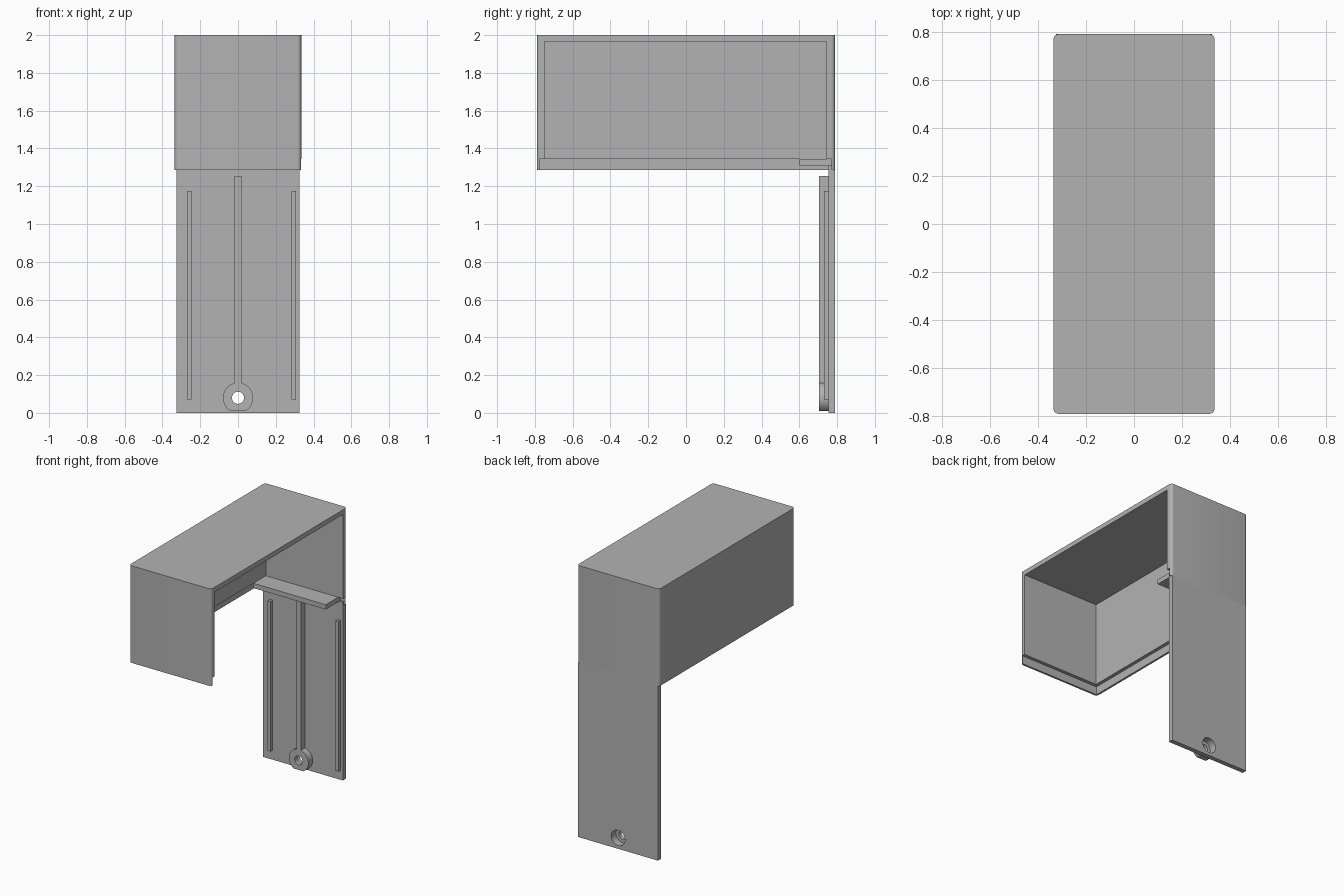
import bpy, bmesh, math
from mathutils import Matrix

cube = bpy.data.objects.get("Cube")
if cube:
    bpy.data.objects.remove(cube, do_unlink=True)

grey = bpy.data.materials.new("plain grey")
grey.use_nodes = True
colour = (0.45, 0.45, 0.45, 1)
grey.diffuse_color = colour
grey.node_tree.nodes["Principled BSDF"].inputs["Base Color"].default_value = colour


def finish(name, bm):
    bmesh.ops.recalc_face_normals(bm, faces=bm.faces)
    mesh = bpy.data.meshes.new(name)
    bm.to_mesh(mesh)
    bm.free()
    mesh.materials.append(grey)
    ob = bpy.data.objects.new(name, mesh)
    bpy.context.collection.objects.link(ob)
    return ob


def block(name, x, y, z, corner=0):
    """Box from (min, max) ranges, optionally with rounded upright edges."""
    bm = bmesh.new()
    bmesh.ops.create_cube(bm, size=1)
    for v in bm.verts:
        v.co = [r[0] if c < 0 else r[1] for c, r in zip(v.co, (x, y, z))]
    if corner:
        upright = [e for e in bm.edges
                   if abs(e.verts[0].co.z - e.verts[1].co.z) > 0.1]
        bmesh.ops.bevel(bm, geom=upright, offset=corner, segments=6,
                        profile=0.5, affect='EDGES')
    return finish(name, bm)


def disc(name, radius, z, y, floor=-1):
    """Cylinder along y, flattened below the floor height."""
    bm = bmesh.new()
    bmesh.ops.create_cone(bm, cap_ends=True, segments=48, radius1=radius,
                          radius2=radius, depth=y[1] - y[0],
                          matrix=Matrix.Translation((0, sum(y) / 2, z))
                          @ Matrix.Rotation(math.pi / 2, 4, 'X'))
    if floor > 0:
        cut = bmesh.ops.bisect_plane(bm, geom=bm.verts[:] + bm.edges[:] + bm.faces[:],
                                     plane_co=(0, 0, floor), plane_no=(0, 0, -1),
                                     clear_outer=True)
        rim = [g for g in cut["geom_cut"] if isinstance(g, bmesh.types.BMEdge)]
        bmesh.ops.holes_fill(bm, edges=bm.edges[:], sides=0)
    return finish(name, bm)


def carve(target, cutters):
    for cutter in cutters:
        mod = target.modifiers.new("carve", 'BOOLEAN')
        mod.operation = 'DIFFERENCE'
        mod.solver = 'EXACT'
        mod.object = cutter
        bpy.context.view_layer.objects.active = target
        bpy.ops.object.modifier_apply(modifier=mod.name)
    target.data.materials.clear()
    target.data.materials.append(grey)


# Hood: open below and on one side, with a thinner lip round the lower rim
hood = block("hood", (-0.335, 0.335), (-0.79, 0.79), (1.285, 2), 0.022)
hollow = block("hollow_cutter", (-0.295, 1), (-0.75, 0.745), (1, 1.965))
rebate = block("rebate_cutter", (-0.32, 1), (-0.775, 0.77), (1, 1.345))
carve(hood, [hollow, rebate])

# Back plate with its tongue and shelf inside the hood
plate = block("back_plate", (-0.325, 0.325), (0.755, 0.79), (0, 1.285))
block("plate_tongue", (-0.32, 0.325), (0.755, 0.77), (1.285, 1.312))
block("shelf", (-0.295, 0.295), (0.6, 0.77), (1.31, 1.345))

# Stiffening ribs
block("centre_rib", (-0.018, 0.018), (0.705, 0.755), (0.15, 1.255))
for side, x in (("right", -0.258), ("left", 0.295)):
    block(side + "_rib", (x - 0.011, x + 0.011), (0.73, 0.755), (0.07, 1.175))

# Screw boss with a through hole and a wide recess at the back
boss = disc("screw_boss", 0.08, 0.08, (0.705, 0.755), 0.01)
hole = disc("hole_cutter", 0.032, 0.08, (0.6, 0.9))
recess = disc("recess_cutter", 0.056, 0.08, (0.735, 0.9))
for part in (plate, boss):
    carve(part, [hole, recess])

for cutter in (hollow, rebate, hole, recess):
    bpy.data.objects.remove(cutter, do_unlink=True)

# Smooth the rounded parts, keeping edges sharp
bpy.ops.object.select_all(action='DESELECT')
for ob in (hood, plate, boss):
    ob.select_set(True)
bpy.context.view_layer.objects.active = hood
bpy.ops.object.shade_smooth_by_angle(angle=math.radians(30))
